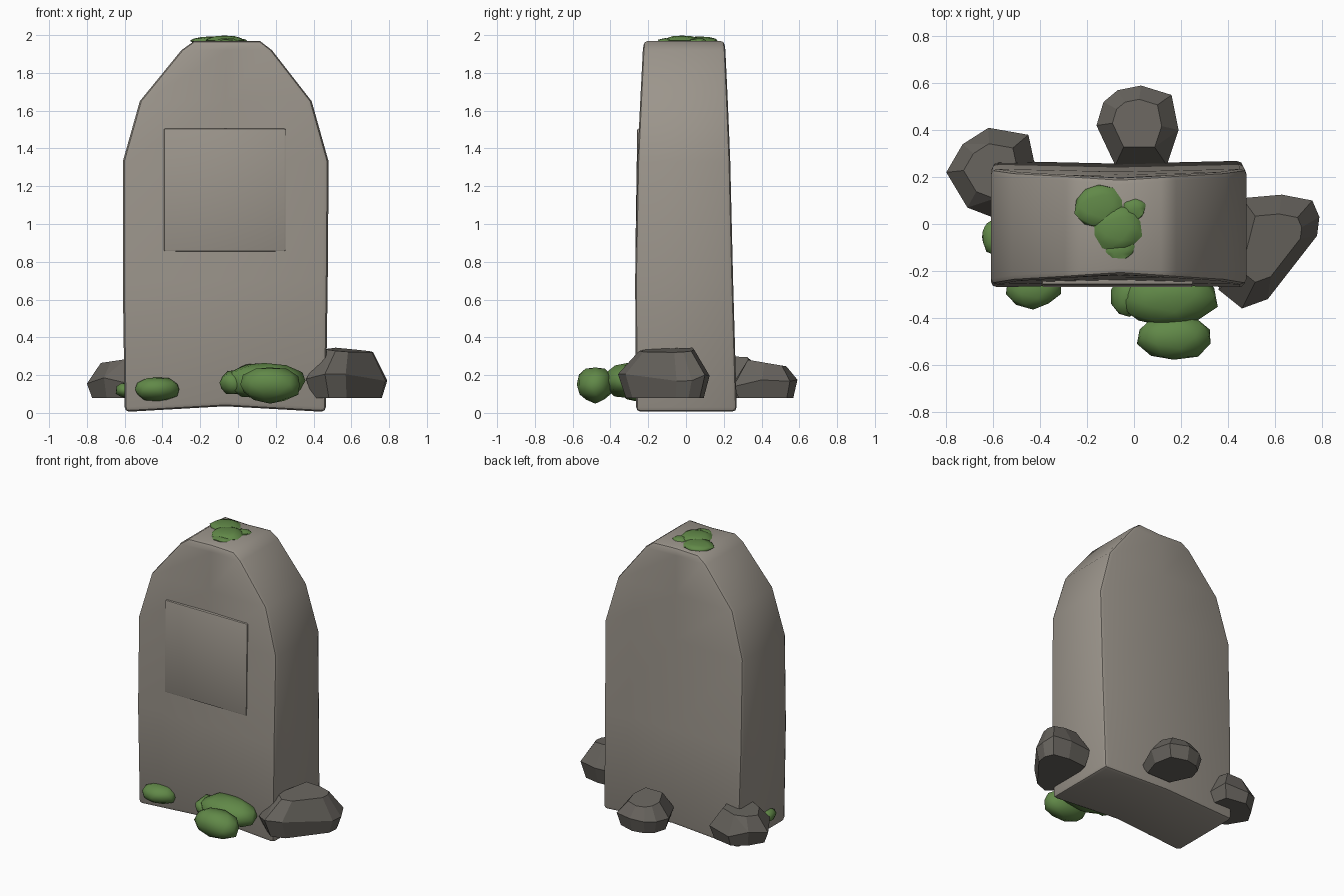
import bpy, bmesh, math, random
from mathutils import Vector

if "Cube" in bpy.data.objects:
    bpy.data.objects.remove(bpy.data.objects["Cube"], do_unlink=True)


def material(name, rgb):
    m = bpy.data.materials.new(name)
    m.use_nodes = True
    m.diffuse_color = (*rgb, 1)
    m.node_tree.nodes["Principled BSDF"].inputs["Base Color"].default_value = (*rgb, 1)
    return m


STONE = material("pale stone", (0.33, 0.30, 0.26))
ROCK = material("dark rock", (0.135, 0.125, 0.11))
MOSS = material("moss green", (0.12, 0.25, 0.065))


def finish(name, bm, mat, angle=None, bevel=0):
    bmesh.ops.recalc_face_normals(bm, faces=bm.faces)
    mesh = bpy.data.meshes.new(name)
    bm.to_mesh(mesh)
    bm.free()
    mesh.materials.append(mat)
    ob = bpy.data.objects.new(name, mesh)
    bpy.context.collection.objects.link(ob)
    bpy.ops.object.select_all(action="DESELECT")
    ob.select_set(True)
    bpy.context.view_layer.objects.active = ob
    if bevel:
        mod = ob.modifiers.new("worn edges", "BEVEL")
        mod.width, mod.segments = bevel, 2
        mod.limit_method, mod.angle_limit = "ANGLE", math.radians(45)
        bpy.ops.object.modifier_apply(modifier=mod.name)
    if angle:
        bpy.ops.object.shade_smooth_by_angle(angle=math.radians(angle))
    return ob


# Slab: stacked rows of z, left x, right x, front y, back y
ROWS = [(0.005, -0.60, 0.465, -0.265, 0.27), (0.7, -0.61, 0.475, -0.27, 0.25),
        (1.33, -0.61, 0.48, -0.258, 0.235), (1.65, -0.52, 0.39, -0.243, 0.222),
        (1.92, -0.30, 0.18, -0.23, 0.21), (1.97, -0.23, 0.115, -0.225, 0.205)]


def build_slab():
    bm = bmesh.new()
    grid = []
    for i, (z, xl, xr, yf, yb) in enumerate(ROWS):
        xm, dip = (xl + xr) / 2, 0.012
        zm = z + (0.03 if i == 0 else 0)
        ring = [(xl, yf, z), (xm, yf + dip, zm), (xr, yf, z),
                (xr, yb, z), (xm, yb - dip, zm), (xl, yb, z)]
        grid.append([bm.verts.new(p) for p in ring])
    for low, high in zip(grid, grid[1:]):
        for k in range(6):
            n = (k + 1) % 6
            bm.faces.new((low[k], low[n], high[n], high[k]))
    for ring in (grid[0], grid[-1]):
        bm.faces.new((ring[0], ring[1], ring[4], ring[5]))
        bm.faces.new((ring[1], ring[2], ring[3], ring[4]))
    finish("slab", bm, STONE, 40, 0.025)


build_slab()

# Raised panel on the front face
bm = bmesh.new()
bmesh.ops.create_cube(bm, size=1)
bmesh.ops.scale(bm, vec=(0.645, 0.05, 0.65), verts=bm.verts)
panel = finish("front_panel", bm, STONE, 40, 0.008)
panel.location = (-0.07, -0.238, 1.18)
panel.rotation_euler.x = -0.015


# Rocks: faceted hulls grown from a plan outline
def rock(name, outline, top, tilt, seed):
    rnd = random.Random(seed)
    centre = sum((Vector(p) for p in outline), Vector((0, 0))) / len(outline)
    bm = bmesh.new()
    for height, size in ((0, 0.85), (0.42, 1), (0.98, 0.6)):
        for p in outline:
            d = (Vector(p) - centre) * size
            z = 0.08 + (top - 0.08) * height
            if height:
                z += rnd.uniform(-0.02, 0.02) * (height < 0.9)
            if height > 0.9:
                z += d.dot(Vector(tilt))
            bm.verts.new((centre.x + d.x, centre.y + d.y, z))
    hull = bmesh.ops.convex_hull(bm, input=bm.verts)
    bmesh.ops.delete(bm, geom=list({v for v in hull["geom_interior"] + hull["geom_unused"]
                                    if isinstance(v, bmesh.types.BMVert)}), context="VERTS")
    bmesh.ops.dissolve_limit(bm, angle_limit=math.radians(12), verts=bm.verts, edges=bm.edges)
    finish(name, bm, ROCK)


rock("rock_left_side", [(0.46, -0.36), (0.57, -0.32), (0.78, -0.05), (0.79, 0.03), (0.76, 0.1),
                        (0.63, 0.125), (0.46, 0.11), (0.36, -0.28)], 0.335, (-0.1, 0.06), 2)
rock("rock_back", [(-0.16, 0.42), (-0.13, 0.52), (-0.07, 0.57), (0.03, 0.59), (0.16, 0.55),
                   (0.19, 0.4), (0.14, 0.25), (-0.08, 0.25)], 0.265, (0, -0.17), 5)
rock("rock_right_side", [(-0.8, 0.22), (-0.73, 0.34), (-0.62, 0.41), (-0.45, 0.38), (-0.42, 0.24),
                         (-0.58, 0.02), (-0.71, 0.07)], 0.285, (0.15, 0), 8)


# Moss: lumpy smooth cushions
def moss(name, centre, radii, seed, rough=0.07):
    rnd = random.Random(seed)
    bm = bmesh.new()
    bmesh.ops.create_icosphere(bm, subdivisions=2, radius=1)
    for v in bm.verts:
        v.co *= 1 + rnd.uniform(-rough, rough)
        v.co = Vector(c + r * x for c, r, x in zip(centre, radii, v.co))
    finish(name, bm, MOSS, 50)


moss("moss_front_back_clump", (0.14, -0.31, 0.17), (0.215, 0.13, 0.095), 1)
moss("moss_front_clump", (0.17, -0.48, 0.15), (0.165, 0.1, 0.095), 2)
moss("moss_front_tuft", (-0.02, -0.31, 0.16), (0.075, 0.09, 0.065), 3, 0.12)
moss("moss_front_right", (-0.43, -0.27, 0.125), (0.12, 0.09, 0.065), 4)
moss("moss_right_edge", (-0.595, -0.055, 0.12), (0.055, 0.075, 0.04), 5)
moss("moss_top_back", (-0.15, 0.075, 1.97), (0.105, 0.095, 0.022), 6)
moss("moss_top_front", (-0.07, -0.02, 1.972), (0.105, 0.1, 0.027), 7)
moss("moss_top_side_tuft", (0.0, 0.065, 1.965), (0.05, 0.045, 0.02), 8, 0.15)
moss("moss_top_front_tuft", (-0.06, -0.11, 1.965), (0.07, 0.04, 0.02), 9, 0.15)
